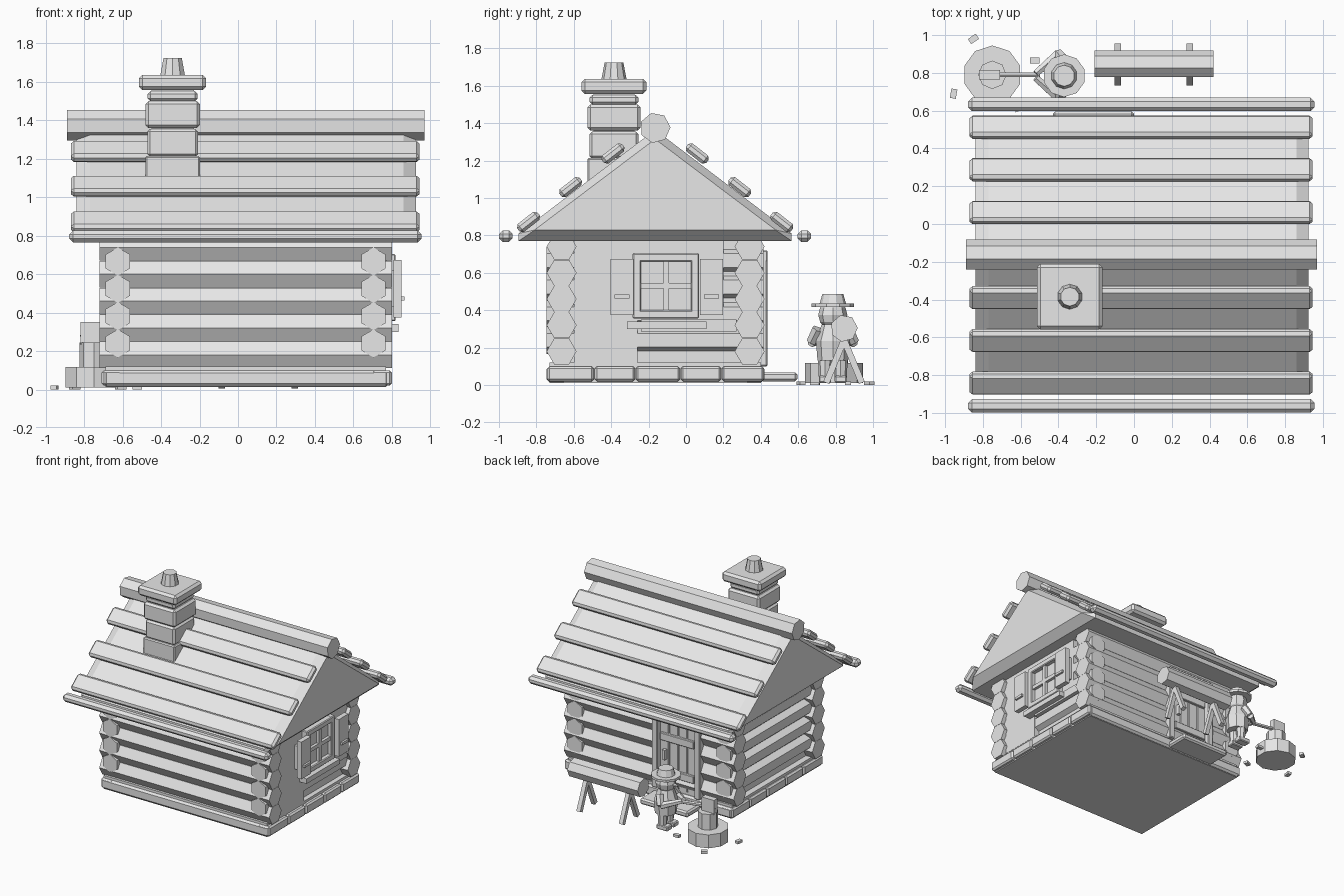
import bpy, bmesh, math
from mathutils import Vector, Matrix

if "Cube" in bpy.data.objects:
    bpy.data.objects.remove(bpy.data.objects["Cube"])

GREY = bpy.data.materials.new("plain grey")
GREY.diffuse_color = (0.8, 0.8, 0.8, 1)
GREY.use_nodes = True
GREY.node_tree.nodes["Principled BSDF"].inputs["Base Color"].default_value = GREY.diffuse_color


def finish(name, bm, bevel=0.0):
    bmesh.ops.recalc_face_normals(bm, faces=bm.faces[:])
    me = bpy.data.meshes.new(name)
    bm.to_mesh(me)
    bm.free()
    me.materials.append(GREY)
    ob = bpy.data.objects.new(name, me)
    bpy.context.collection.objects.link(ob)
    if bevel:
        m = ob.modifiers.new("bevel", 'BEVEL')
        m.width, m.segments = bevel, 1
    return ob


def box(name, x, y, z, bevel=0.0, tilt=0.0, turn=0.0):
    """Box from (min, max) ranges, tilted about x and turned about z."""
    bm = bmesh.new()
    c = Vector([(a + b) / 2 for a, b in (x, y, z)])
    s = [b - a for a, b in (x, y, z)]
    bmesh.ops.create_cube(bm, size=1, matrix=Matrix.Translation(c) @ Matrix.Rotation(turn, 4, 'Z')
                          @ Matrix.Rotation(tilt, 4, 'X') @ Matrix.Diagonal((*s, 1)))
    return finish(name, bm, bevel)


def rod(name, a, b, r1, r2=None, sides=6, spin=0.0, bevel=0.0):
    """Straight prism or cone from a to b."""
    a, b = Vector(a), Vector(b)
    d = b - a
    q = d.to_track_quat('Z', 'Y').to_matrix().to_4x4()
    bm = bmesh.new()
    bmesh.ops.create_cone(bm, cap_ends=True, segments=sides, radius1=r1,
                          radius2=r1 if r2 is None else r2, depth=d.length,
                          matrix=Matrix.Translation((a + b) / 2) @ q @ Matrix.Rotation(spin, 4, 'Z'))
    return finish(name, bm, bevel)


def log(name, axis, lo, hi, u, z, r, start=0.0, sides=6, bevel=0.0):
    """Level log along x or y; start is the angle of its first corner."""
    bm = bmesh.new()
    rings = []
    for t in (lo, hi):
        ring = []
        for i in range(sides):
            a = start + math.tau * i / sides
            h, v = u + r * math.cos(a), z + r * math.sin(a)
            ring.append(bm.verts.new((t, h, v) if axis == 'x' else (h, t, v)))
        rings.append(ring)
        bm.faces.new(ring)
    for i in range(sides):
        j = (i + 1) % sides
        bm.faces.new((rings[0][i], rings[0][j], rings[1][j], rings[1][i]))
    return finish(name, bm, bevel)


MID = -0.165  # ridge line in y

# Foundation: slab, long beams front and back, short blocks on the ends
box("foundation_slab", (-0.69, 0.77), (-0.73, 0.40), (0.012, 0.12))
for y in (-0.69, 0.37):
    box("foundation_beam", (-0.70, 0.785), (y - 0.055, y + 0.05), (0.015, 0.10), 0.015)
seams = [-0.745, -0.49, -0.27, -0.03, 0.19, 0.42]
for lo, hi in zip(seams, seams[1:]):
    for x in (-0.66, 0.745):
        box("foundation_block", (x - 0.05, x + 0.055), (lo + 0.002, hi - 0.002), (0.02, 0.10), 0.012)

# Log walls with staggered, overlapping corners
box("wall_core", (-0.64, 0.73), (-0.67, 0.34), (0.10, 0.80))
for i in range(5):
    z = 0.18 + 0.14 * i
    log("front_log", 'x', -0.72, 0.80, -0.665, z, 0.08)
    if 0 < i < 4:
        log("back_log_left", 'x', -0.72, -0.41, 0.34, z, 0.08)
        log("back_log_right", 'x', -0.01, 0.80, 0.34, z, 0.08)
    else:
        log("back_log", 'x', -0.72, 0.80, 0.34, z, 0.08)
for i in range(4):
    for x in (-0.625, 0.705):
        log("side_log", 'y', -0.745, 0.415, x, 0.24 + 0.142 * i, 0.073, math.pi / 2)

# Plain boarding around the window
box("window_wall", (0.70, 0.772), (-0.60, -0.26), (0.12, 0.78))
box("window_wall", (0.70, 0.772), (-0.30, 0.20), (0.35, 0.78))

# Window: frame, glazing bars, shutters with handles, sills
for y in (-0.263, 0.048):
    box("window_post", (0.74, 0.82), (y - 0.022, y + 0.022), (0.36, 0.705), 0.006)
for z in (0.378, 0.682):
    box("window_rail", (0.74, 0.82), (-0.285, 0.07), (z - 0.022, z + 0.022), 0.006)
box("window_pane", (0.74, 0.785), (-0.25, 0.04), (0.39, 0.67))
box("upright_bar", (0.77, 0.81), (-0.121, -0.091), (0.39, 0.67))
box("cross_bar", (0.77, 0.808), (-0.25, 0.04), (0.515, 0.545))
for y in (-0.342, 0.137):
    box("shutter", (0.81, 0.85), (y - 0.062, y + 0.062), (0.375, 0.675))
    box("shutter_handle", (0.85, 0.866), (y - 0.04, y + 0.04), (0.463, 0.483))
    box("shutter_hinge", (0.76, 0.82), (y - 0.04, y + 0.04), (0.43, 0.62))
box("window_sill", (0.75, 0.835), (-0.315, 0.11), (0.30, 0.34))
box("lower_sill", (0.74, 0.79), (-0.24, 0.27), (0.285, 0.35))

# Door on the back wall: frame, planks, braces, handle and step
for x in (-0.40, -0.02):
    box("door_post", (x - 0.025, x + 0.025), (0.33, 0.435), (0.10, 0.72), 0.006)
box("door_lintel", (-0.425, 0.005), (0.33, 0.437), (0.66, 0.72), 0.006)
for i in range(4):
    x = -0.375 + 0.0825 * i
    box("door_plank", (x + 0.002, x + 0.08), (0.33, 0.40), (0.11, 0.66), 0.005)
for z in (0.24, 0.52):
    box("door_brace", (-0.36, -0.06), (0.39, 0.42), (z - 0.03, z + 0.03), 0.004)
box("door_handle", (-0.11, -0.085), (0.39, 0.43), (0.34, 0.42))
box("door_step", (-0.43, 0.0), (0.40, 0.595), (0.02, 0.068), 0.012)

# Roof: solid gable block whose ends are chamfered inward
bm = bmesh.new()
outer = [(-0.73, 0.77), (0.73, 0.77), (0.73, 0.81), (0.0, 1.365), (-0.73, 0.81)]
inner = [(-0.645, 0.828), (0.645, 0.828), (0.645, 0.829), (0.0, 1.315), (-0.645, 0.829)]
rings = [[bm.verts.new((x, MID + y, z)) for y, z in shape]
         for x, shape in ((-0.84, inner), (-0.77, outer), (0.86, outer), (0.925, inner))]
bm.faces.new(rings[0])
bm.faces.new(rings[3])
for r, s in zip(rings, rings[1:]):
    for i in range(5):
        j = (i + 1) % 5
        bm.faces.new((r[i], r[j], s[j], s[i]))
finish("roof", bm)

# Roof battens, eave poles and ridge log, mirrored about the ridge
for side in (-1, 1):
    for d, z in ((0.225, 1.238), (0.452, 1.058), (0.677, 0.872)):
        y = MID + side * d
        box("roof_batten", (-0.87, 0.945), (y - 0.069, y + 0.069), (z - 0.027, z + 0.027),
            0.016, -side * math.radians(38))
    y = MID + side * 0.798
    box("eave_pole", (-0.878, 0.955), (y - 0.036, y + 0.036), (0.765, 0.827), 0.02)
log("ridge_log", 'x', -0.89, 0.97, MID, 1.375, 0.082, math.radians(105), 7)

# Chimney: stacked stone courses, cap and pot
CX, CY = -0.34, -0.385
for half, lo, hi, bev in ((0.142, 0.95, 1.215, 0.008), (0.132, 1.21, 1.355, 0.014),
                          (0.142, 1.36, 1.50, 0.016), (0.13, 1.50, 1.552, 0.014),
                          (0.174, 1.557, 1.637, 0.018)):
    box("chimney_course", (CX - half, CX + half), (CY - half, CY + half), (lo, hi), bev)
box("chimney_core", (CX - 0.11, CX + 0.11), (CY - 0.11, CY + 0.11), (1.0, 1.6))
rod("chimney_pot", (CX, CY, 1.63), (CX, CY, 1.725), 0.068, 0.05, 10)

# Sawhorses carrying a log
log("sawn_log", 'x', -0.21, 0.42, 0.845, 0.303, 0.073, math.radians(105), 7)
for x in (-0.085, 0.295):
    for s in (-1, 1):
        rod("sawhorse_leg", (x, 0.845 + s * 0.095, 0.012), (x, 0.845 - s * 0.02, 0.29),
            0.024, sides=4, spin=math.pi / 4)

# Chopping block, standing billet, axe
rod("chopping_block", (-0.75, 0.79, 0.01), (-0.75, 0.79, 0.118), 0.155, sides=10)
rod("billet", (-0.75, 0.79, 0.11), (-0.75, 0.79, 0.245), 0.075, sides=8)
box("axe_head", (-0.82, -0.71), (0.766, 0.814), (0.235, 0.352))
rod("axe_handle", (-0.82, 0.79, 0.29), (-0.50, 0.79, 0.25), 0.015, sides=6)

# Woodcutter: boots, legs, body, arms, head, hat
FX, FY = -0.37, 0.785
for s in (-1, 1):
    y = FY + s * 0.042
    box("boot", (FX - 0.065, FX + 0.035), (y - 0.032, y + 0.032), (0.012, 0.05), 0.006)
    rod("leg", (FX, y, 0.04), (FX, y, 0.16), 0.033, 0.038, 8)
    rod("upper_arm", (FX, FY + s * 0.08, 0.30), (FX - 0.03, FY + s * 0.115, 0.23), 0.032, 0.028, 6)
    rod("forearm", (FX - 0.03, FY + s * 0.115, 0.23), (FX - 0.15, FY + s * 0.012, 0.26), 0.028, 0.02, 6)
rod("body", (FX, FY, 0.13), (FX, FY, 0.235), 0.082, 0.09, 8)
rod("chest", (FX, FY, 0.235), (FX, FY, 0.325), 0.09, 0.06, 8)
bm = bmesh.new()
bmesh.ops.create_uvsphere(bm, u_segments=8, v_segments=6, radius=0.078,
                          matrix=Matrix.Translation((FX, FY, 0.375)))
finish("head", bm)
rod("nose", (FX - 0.06, FY, 0.37), (FX - 0.105, FY, 0.365), 0.016, 0.008, 6)
rod("hat_brim", (FX, FY, 0.418), (FX, FY, 0.437), 0.113, sides=10)
rod("hat_crown", (FX, FY, 0.43), (FX, FY, 0.487), 0.072, 0.056, 10)

# Wood chips on the ground
for x, y, turn in ((-0.85, 0.98, 0.6), (-0.955, 0.69, 1.4), (-0.525, 0.865, 0.0), (-0.61, 0.615, 0.4)):
    box("wood_chip", (x - 0.025, x + 0.025), (y - 0.016, y + 0.016), (0.0, 0.02), turn=turn)
